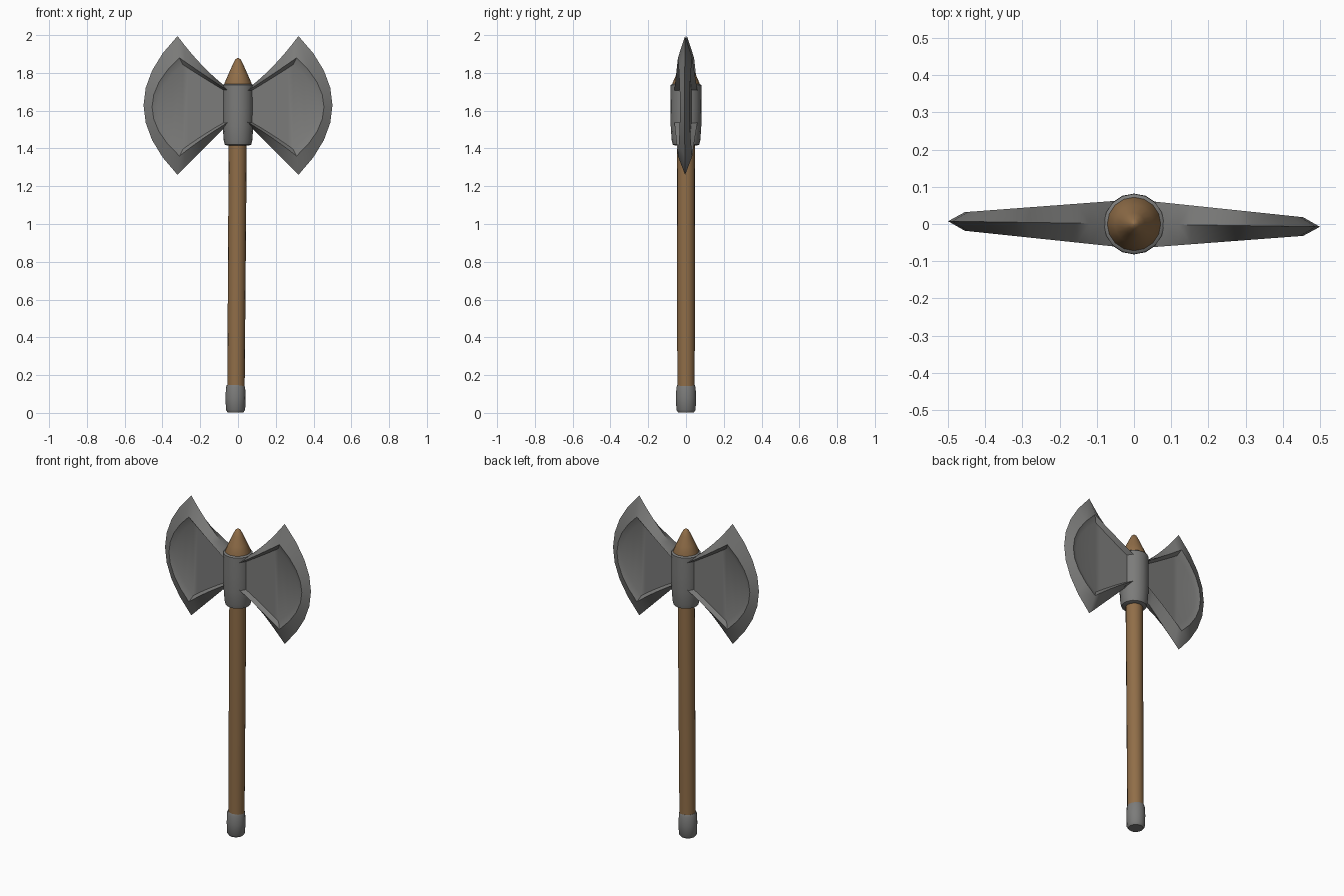
import bpy, bmesh, math

if "Cube" in bpy.data.objects:
    bpy.data.objects.remove(bpy.data.objects["Cube"])


def material(name, rgb):
    m = bpy.data.materials.new(name)
    m.diffuse_color = (*rgb, 1)
    m.use_nodes = True
    m.node_tree.nodes["Principled BSDF"].inputs["Base Color"].default_value = m.diffuse_color
    return m


steel = material("steel grey", (0.2, 0.2, 0.195))
wood = material("wood brown", (0.28, 0.155, 0.065))


def finish(bm, name, mat, angle):
    bmesh.ops.remove_doubles(bm, verts=bm.verts, dist=1e-5)
    bmesh.ops.recalc_face_normals(bm, faces=bm.faces)
    me = bpy.data.meshes.new(name)
    bm.to_mesh(me)
    bm.free()
    me.materials.append(mat)
    ob = bpy.data.objects.new(name, me)
    bpy.context.collection.objects.link(ob)
    bpy.ops.object.select_all(action='DESELECT')
    ob.select_set(True)
    bpy.context.view_layer.objects.active = ob
    bpy.ops.object.shade_smooth_by_angle(angle=math.radians(angle))
    return ob


def lathe(name, mat, profile, sides=16):
    """profile: (radius, z, centre x)"""
    bm = bmesh.new()
    rings = []
    for r, z, cx in profile:
        rings.append([bm.verts.new((cx + r * math.cos(2 * math.pi * k / sides),
                                    r * math.sin(2 * math.pi * k / sides), z)) for k in range(sides)])
    for a, b in zip(rings, rings[1:]):
        for k in range(sides):
            j = (k + 1) % sides
            bm.faces.new((a[k], a[j], b[j], b[k]))
    bm.faces.new(rings[0])
    bm.faces.new(rings[-1])
    return finish(bm, name, mat, 40)


# shaft, butt cap, socket and top point
lathe("handle", wood, [(0.046, 0.10, -0.011), (0.047, 0.8, -0.006), (0.048, 1.5, -0.001)])
lathe("butt_cap", steel, [(0.042, 0.003, -0.013), (0.051, 0.016, -0.013), (0.053, 0.08, -0.013),
                          (0.051, 0.135, -0.013), (0.046, 0.148, -0.013)])
lathe("socket", steel, [(0.055, 1.415, 0), (0.070, 1.42, 0), (0.076, 1.445, 0), (0.081, 1.52, 0),
                        (0.082, 1.62, 0), (0.081, 1.735, 0), (0.072, 1.742, 0)])
lathe("top_point", wood, [(0.072, 1.73, 0), (0.072, 1.745, 0), (0.052, 1.79, 0), (0.030, 1.84, 0),
                          (0.014, 1.871, 0), (0.002, 1.88, 0)])


def bezier(a, b, c, n=8):
    return [tuple((1 - t) ** 2 * p + 2 * t * (1 - t) * q + t * t * r for p, q, r in zip(a, b, c))
            for t in [i / n for i in range(n + 1)]]


def path(*pts):
    a, b, c, d, e, f, g = pts
    return bezier(a, b, c) + bezier(c, d, e)[1:] + bezier(e, f, g)[1:]


# knife edge outline, raised ridge and recessed panel of one blade
edge = path((0.05, 1.715), (0.19, 1.82), (0.32, 1.995), (0.68, 1.63), (0.32, 1.26), (0.19, 1.39), (0.05, 1.53))
ridge = path((0.05, 1.705), (0.19, 1.795), (0.31, 1.88), (0.60, 1.62), (0.31, 1.36), (0.19, 1.455), (0.05, 1.54))
panel = [(0.05 + (x - 0.05) * 0.93, 1.62 + (z - 1.62) * 0.86) for x, z in ridge]


def thick(x):
    return 0.066 - 0.09 * x


for side, name in ((1, "right_blade"), (-1, "left_blade")):
    bm = bmesh.new()

    def ring(pts, f):
        # slight twist of the head about the shaft
        return [bm.verts.new((side * x, f * thick(x) - 0.015 * side * x, z)) for x, z in pts]

    for s in (1, -1):
        loops = [ring(edge, 0), ring(ridge, s), ring(panel, s * 0.5)]
        n = len(edge)
        for a, b in zip(loops, loops[1:]):
            for i in range(n - 1):
                bm.faces.new((a[i], a[i + 1], b[i + 1], b[i]))
        p = loops[2]
        for i in range(n // 2 - 1):
            bm.faces.new((p[i], p[i + 1], p[n - 2 - i], p[n - 1 - i]))
        m = n // 2
        bm.faces.new((p[m - 1], p[m], p[m + 1]))
    finish(bm, name, steel, 42)
